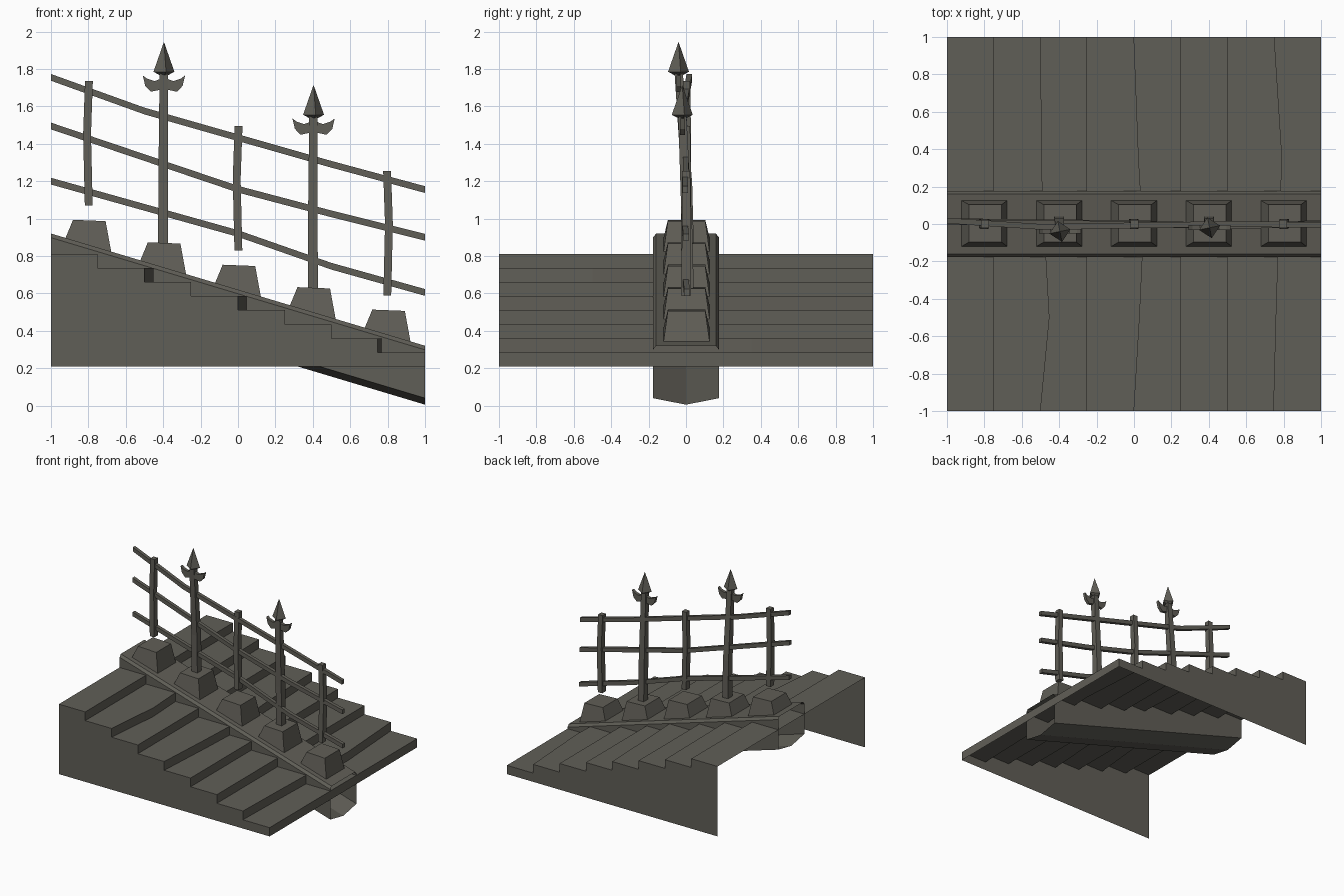
import bpy, bmesh, math

if "Cube" in bpy.data.objects:
    bpy.data.objects.remove(bpy.data.objects["Cube"])

stone = bpy.data.materials.new("dark_stone")
stone.diffuse_color = (0.118, 0.113, 0.095, 1)
stone.use_nodes = True
stone.node_tree.nodes["Principled BSDF"].inputs["Base Color"].default_value = stone.diffuse_color


def finish(bm, name, recalc=True):
    if recalc:
        bmesh.ops.recalc_face_normals(bm, faces=bm.faces)
    mesh = bpy.data.meshes.new(name)
    bm.to_mesh(mesh)
    bm.free()
    mesh.materials.append(stone)
    ob = bpy.data.objects.new(name, mesh)
    bpy.context.collection.objects.link(ob)
    return ob


def loft(name, rings, cap_start=True, cap_end=True):
    """Skin equal-length closed rings."""
    bm = bmesh.new()
    vs = [[bm.verts.new(p) for p in r] for r in rings]
    n = len(rings[0])
    for a, b in zip(vs, vs[1:]):
        for i in range(n):
            j = (i + 1) % n
            bm.faces.new((a[i], a[j], b[j], b[i]))
    if cap_start:
        bm.faces.new(vs[0][::-1])
    if cap_end:
        bm.faces.new(vs[-1])
    return finish(bm, name)


def square(x, y, z, hx, hy):
    return [(x - hx, y - hy, z), (x + hx, y - hy, z),
            (x + hx, y + hy, z), (x - hx, y + hy, z)]


def slope(x):
    return 0.62 - 0.3 * x


# Stairs: open shell of eight steps, three with worn, bulging edges
ys = [-1, -0.5, -0.18, 0.18, 0.35, 1]
worn = {1: [0, 0.048, 0.03, 0.01, 0.008, 0],
        3: [0, 0.03, 0.045, 0.035, 0.025, 0],
        6: [-0.003, 0.01, 0.02, 0.035, 0.042, 0]}
bm = bmesh.new()
cols = []
for k, y in enumerate(ys):
    col = [bm.verts.new((-1, y, 0.81))]
    for i in range(8):
        x = -0.75 + 0.25 * i + worn.get(i, [0] * 6)[k]
        z = 0.81 - 0.075 * i
        col += [bm.verts.new((x, y, z)), bm.verts.new((x, y, z - 0.075))]
    cols.append(col)
for a, b in zip(cols, cols[1:]):
    for i in range(len(a) - 1):
        bm.faces.new((a[i], a[i + 1], b[i + 1], b[i]))
bm.faces.new([bm.verts.new((-1, -1, 0.21))] + cols[0][::-1])
bm.faces.new([bm.verts.new((-1, 1, 0.21))] + cols[-1])
bmesh.ops.recalc_face_normals(bm, faces=bm.faces)
bm.faces.ensure_lookup_table()
if bm.faces[0].normal.z < 0:
    bmesh.ops.reverse_faces(bm, faces=bm.faces)
finish(bm, "stairs", False)

# Sloping centre beam: open-ended tube with keeled underside
half = [(0.16, 0), (0.177, -0.022), (0.177, -0.28)]
section = half + [(0, -0.315)] + [(-y, d) for y, d in half[::-1]]
loft("centre_beam", [[(x, y, slope(x) + d) for y, d in section] for x in (-1, 1)],
     False, False)

# Plinths along the beam
for x in (-0.8, -0.4, 0, 0.4, 0.8):
    base = [(px, py, slope(px)) for px, py, _ in square(x, 0.003, 0, 0.122, 0.123)]
    top = [(px, py, slope(x) + 0.13 - 0.04 * (px - x))
           for px, py, _ in square(x + 0.005, 0.003, 0, 0.087, 0.1)]
    loft("plinth", [base, top], False, True)

# Plain posts, slightly crooked
for x in (-0.8, 0, 0.8):
    z = 0.83 - 0.3 * x
    s = -1 if x <= 0 else 1
    loft("plain_post", [square(x - 0.002 * s, 0, z, 0.021, 0.026),
                        square(x + 0.007 * s, 0.003, z + 0.38, 0.021, 0.024),
                        square(x - 0.003 * s, 0, z + 0.665, 0.021, 0.022)])

# Spear posts with pointed heads and hooked prongs
hook = [(0.015, -0.1), (0.07, -0.112), (0.1, -0.08), (0.113, -0.025),
        (0.09, -0.042), (0.05, -0.055), (0.015, -0.042)]
for x, zb, lean in ((-0.4, 1.79, -0.04), (0.4, 1.56, -0.02)):
    loft("spear_post", [square(x, 0.012, slope(x) + 0.1, 0.027, 0.03),
                        square(x, 0.005, zb - 0.6, 0.026, 0.028),
                        square(x + 0.003, lean, zb, 0.022, 0.022)])
    cx = x + 0.004

    def diamond(r, z):
        return [(cx + r * math.cos(a), lean + r * math.sin(a), z)
                for a in (0.2 + math.pi / 2 * k for k in range(4))]
    loft("spear_head", [diamond(0.025, zb - 0.022), diamond(0.057, zb - 0.005),
                        diamond(0.001, zb + 0.152)])
    for s in (-1, 1):
        loft("prong", [[(cx + s * u, lean + t, zb + w) for u, w in hook]
                       for t in (-0.012, 0.014)])

# Three bent handrails (centre heights)
rails = {"top_rail": [(-1, 0.018, 1.755), (-0.5, -0.015, 1.575), (0.5, 0.0, 1.29), (1, -0.005, 1.155)],
         "middle_rail": [(-1, 0.01, 1.495), (0, 0.0, 1.157), (0.5, -0.012, 1.025), (1, 0.0, 0.9)],
         "bottom_rail": [(-1, 0.015, 1.2), (0, 0.005, 0.92), (0.5, -0.01, 0.745), (1, 0.005, 0.605)]}
for name, path in rails.items():
    loft(name, [[(x, y + a, z + b) for a, b in
                 ((-0.015, -0.018), (0.015, -0.018), (0.015, 0.018), (-0.015, 0.018))]
                for x, y, z in path])
